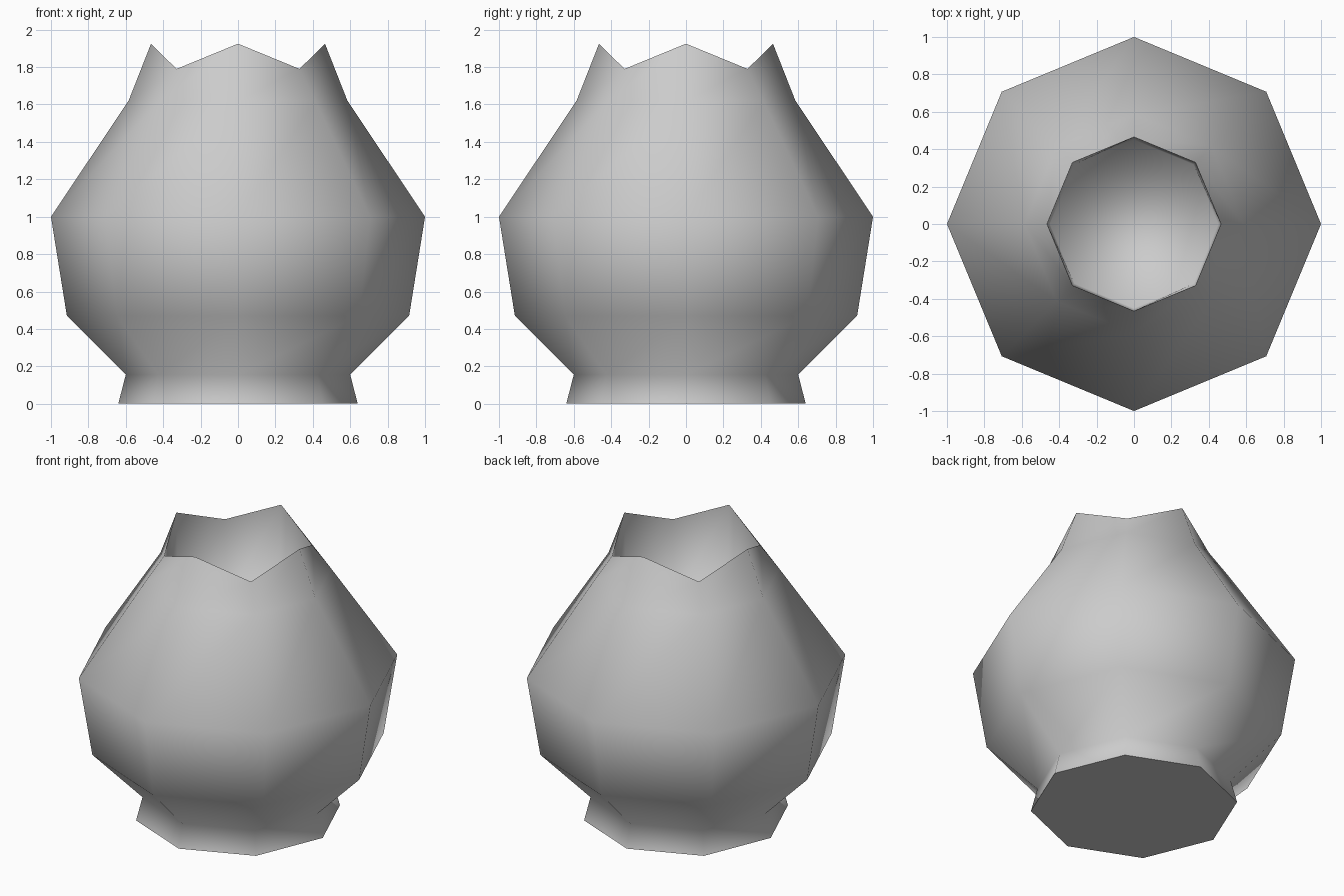
import bpy, bmesh, math

cube = bpy.data.objects.get("Cube")
if cube:
    bpy.data.objects.remove(cube, do_unlink=True)

SIDES = 8

# One plain grey clay material
clay = bpy.data.materials.new("grey_clay")
clay.use_nodes = True
grey = (0.6, 0.6, 0.6, 1.0)
clay.diffuse_color = grey
clay.node_tree.nodes["Principled BSDF"].inputs["Base Color"].default_value = grey


def add_ring(bm, radius, low, high):
    """Ring of vertices whose height alternates between high and low."""
    ring = []
    for i in range(SIDES):
        a = 2 * math.pi * i / SIDES
        z = low if i % 2 else high
        ring.append(bm.verts.new((radius * math.cos(a), radius * math.sin(a), z)))
    return ring


# Profile: foot, waist, belly, neck, crown rim, then the hollow inside
profile = [
    (0.64, 0.0, 0.0),
    (0.60, 0.155, 0.155),
    (0.915, 0.47, 0.47),
    (1.0, 1.0, 1.0),
    (0.585, 1.62, 1.62),
    (0.465, 1.79, 1.925),
    (0.45, 1.25, 1.25),
]

bm = bmesh.new()
rings = [add_ring(bm, *p) for p in profile]
for lower, upper in zip(rings, rings[1:]):
    for i in range(SIDES):
        j = (i + 1) % SIDES
        bm.faces.new((lower[i], lower[j], upper[j], upper[i]))

# Underside and floor of the hollow
bm.faces.new(list(reversed(rings[0])))
bm.faces.new(rings[-1])
bmesh.ops.recalc_face_normals(bm, faces=bm.faces[:])

mesh = bpy.data.meshes.new("pot")
bm.to_mesh(mesh)
bm.free()
mesh.materials.append(clay)
pot = bpy.data.objects.new("pot", mesh)
bpy.context.collection.objects.link(pot)

# Smooth body and hollow, sharp rim and foot
bpy.ops.object.select_all(action='DESELECT')
pot.select_set(True)
bpy.context.view_layer.objects.active = pot
bpy.ops.object.shade_smooth_by_angle(angle=math.radians(95))
